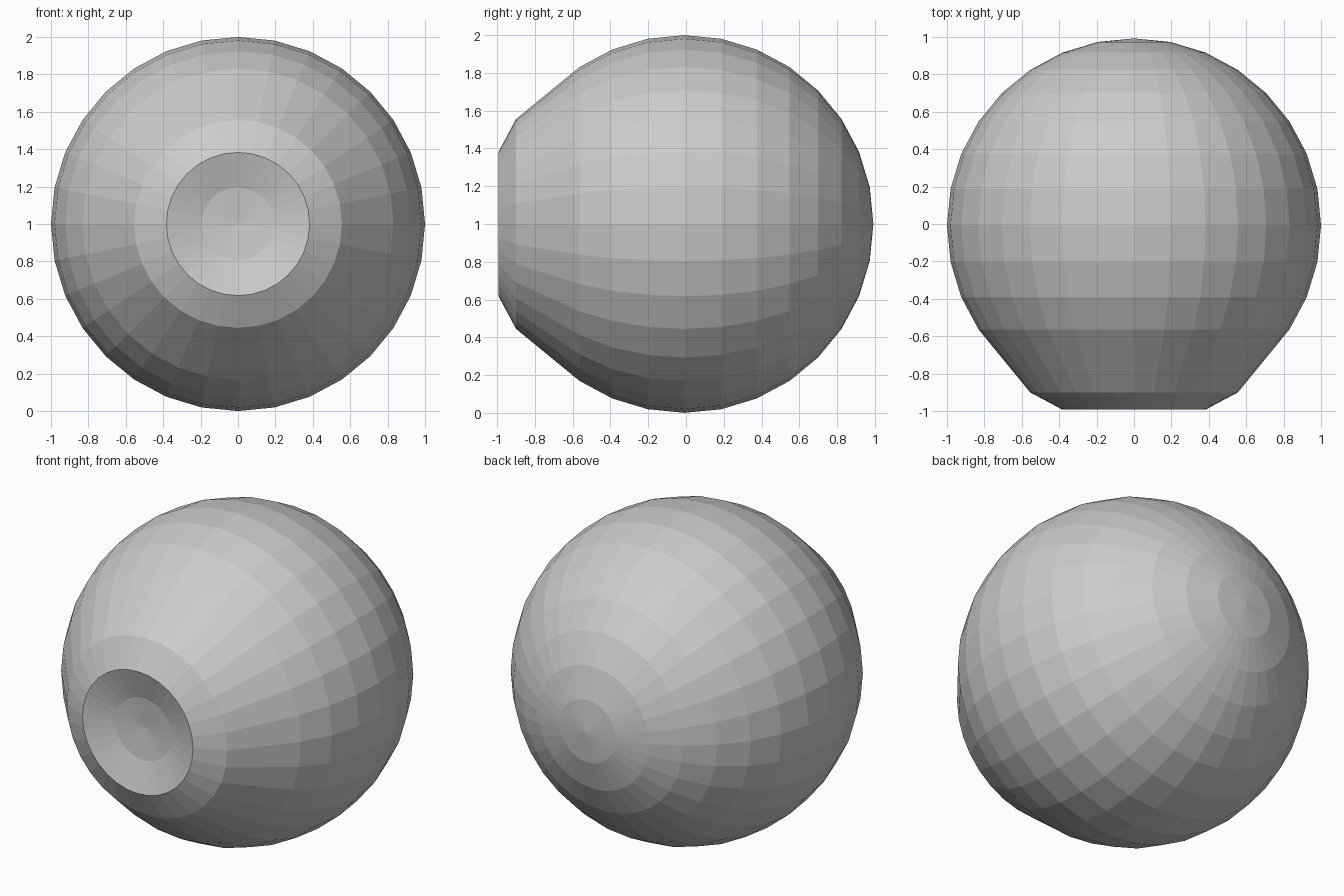
import bpy, bmesh
from math import sin, cos, pi

if "Cube" in bpy.data.objects:
    bpy.data.objects.remove(bpy.data.objects["Cube"])

SEGMENTS, STEP = 32, pi / 16
SHIFT = -0.0077          # centres the depth on y = 0
LIP = 0.061              # how far the front lip is pushed out

# Profile (radius, y) from the back pole to the front band
profile = [(sin(i * STEP), cos(i * STEP)) for i in range(12)]
# Flattened front: one long cone band, raised lip, then a shallow dish
profile += [(sin(3 * STEP), -cos(3 * STEP) - LIP)]
rim = -cos(2 * STEP) - LIP
profile += [(sin(2 * STEP), rim), (sin(STEP), rim + 0.057), (0, rim + 0.076)]

# Revolve the profile around the y axis
bm = bmesh.new()
rings = []
for r, y in profile:
    count = SEGMENTS if r > 1e-6 else 1
    rings.append([bm.verts.new((r * sin(2 * pi * k / SEGMENTS), y + SHIFT,
                                1 + r * cos(2 * pi * k / SEGMENTS)))
                  for k in range(count)])
for a, b in zip(rings, rings[1:]):
    for k in range(SEGMENTS):
        n = (k + 1) % SEGMENTS
        corners = [a[k % len(a)], a[n % len(a)], b[n % len(b)], b[k % len(b)]]
        bm.faces.new(list(dict.fromkeys(corners)))
bmesh.ops.recalc_face_normals(bm, faces=bm.faces)

# Ball with dished front
mesh = bpy.data.meshes.new("dished_ball")
bm.to_mesh(mesh)
bm.free()
bpy.context.collection.objects.link(bpy.data.objects.new("dished_ball", mesh))
